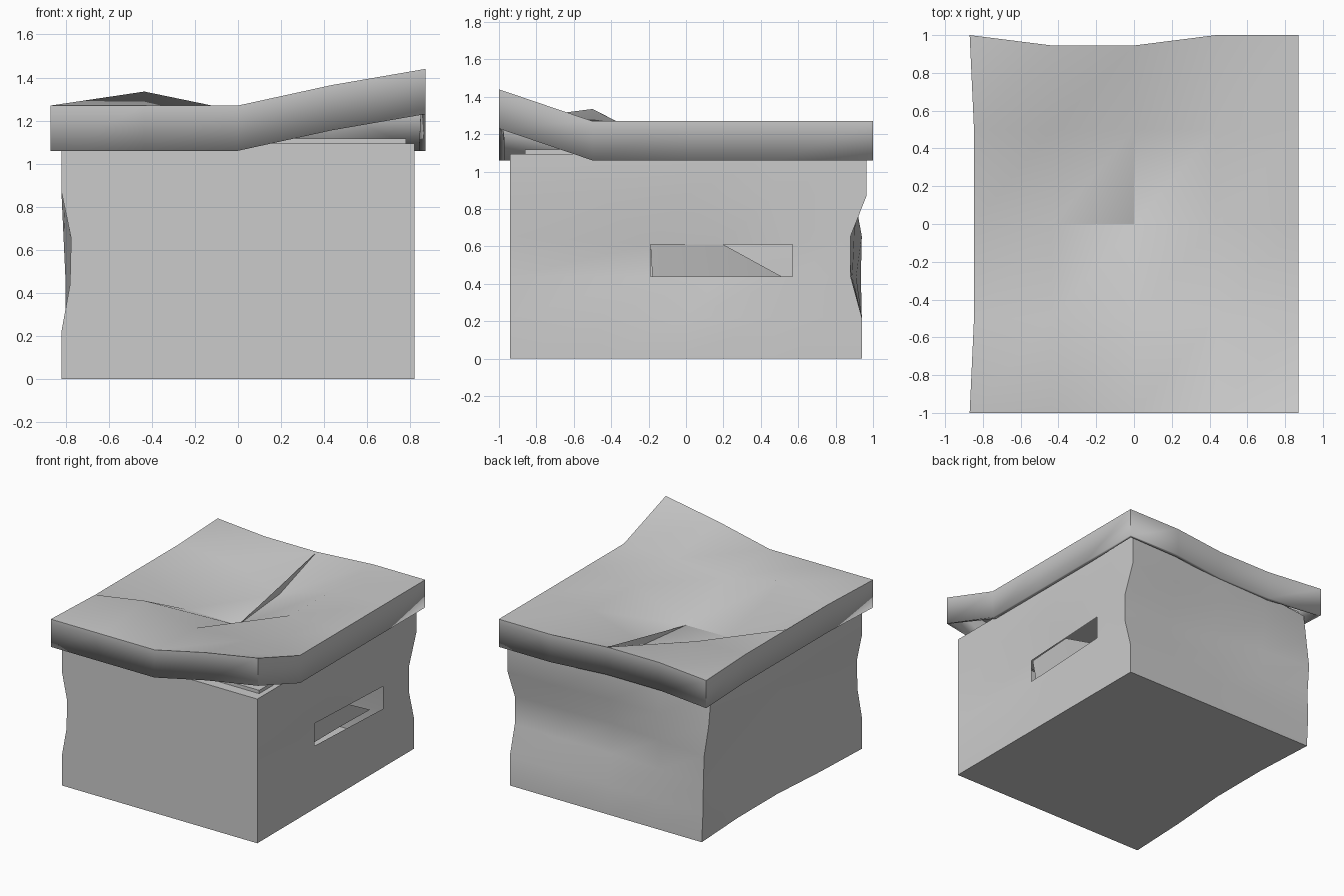
import bpy, bmesh, math

if "Cube" in bpy.data.objects:
    bpy.data.objects.remove(bpy.data.objects["Cube"])


def finish(bm, name, angle=28, thick=0, recalc=True):
    if recalc:
        bmesh.ops.recalc_face_normals(bm, faces=bm.faces)
    me = bpy.data.meshes.new(name)
    bm.to_mesh(me)
    bm.free()
    ob = bpy.data.objects.new(name, me)
    bpy.context.collection.objects.link(ob)
    bpy.ops.object.select_all(action='DESELECT')
    ob.select_set(True)
    bpy.context.view_layer.objects.active = ob
    if thick:
        mod = ob.modifiers.new("thickness", 'SOLIDIFY')
        mod.thickness, mod.offset = thick, -1
    bpy.ops.object.shade_smooth_by_angle(angle=math.radians(angle))
    return ob


def ring(hx, hy):
    """16 points round a rectangle: front, right, back, left."""
    t = (-1, -.5, 0, .5)
    return ([[hx * a, -hy] for a in t] + [[hx, hy * a] for a in t] +
            [[-hx * a, hy] for a in t] + [[-hx, -hy * a] for a in t])


def bridge(bm, a, b, skip=()):
    n = len(a)
    for i in range(n):
        if i not in skip:
            bm.faces.new((a[i], a[(i + 1) % n], b[(i + 1) % n], b[i]))


# Crumpled body: six rows of the outline, dented per column
heights = (0, .22, .44, .655, .87, 1.093)
back_y = {8: (.94, .94, .88, .88, .965, .965),
          9: (.94, .94, .885, .87, .955, .955),
          10: (.94, .94, .89, .86, .93, .93),
          11: (.94, .94, .91, .90, .92, .92),
          12: (.94, .94, .935, .94, .90, .87)}
left_x = {0: (-.82, -.82, -.78, -.775, -.82, -.82),
          15: (-.80, -.80, -.78, -.775, -.81, -.82),
          14: (-.765, -.77, -.775, -.775, -.80, -.81),
          13: (-.765, -.775, -.78, -.78, -.80, -.81),
          12: (-.79, -.80, -.80, -.81, -.82, -.82)}
bm = bmesh.new()
rows = []
for k, z in enumerate(heights):
    pts = [p + [z] for p in ring(.82, .94)]
    for i, col in back_y.items():
        pts[i][1] = col[k]
    for i, col in left_x.items():
        pts[i][0] = col[k]
    if k in (2, 3):
        # Right-hand columns close in around the torn slot
        for i, y, x in ((5, -.19, .775), (6, .19, .795), (7, .57, .815)):
            pts[i][0], pts[i][1] = x, y
            pts[i][2] = .44 if k == 2 else .61
    rows.append([bm.verts.new(p) for p in pts])
bm.faces.new(rows[0])
for k in range(5):
    bridge(bm, rows[k], rows[k + 1], skip=(5, 6) if k == 2 else ())
# Rim and inner lip under the lid
last = rows[-1]
for hx, hy, z in ((.78, .86, 1.093), (.78, .86, 1.118), (.72, .80, 1.118), (.72, .80, 1.0)):
    cur = [bm.verts.new(p + [z]) for p in ring(hx, hy)]
    bridge(bm, last, cur)
    last = cur
bm.faces.new(last)
finish(bm, "box_body")

# Torn flap pushed into the slot on the right side
bm = bmesh.new()
v = [bm.verts.new(p) for p in ((.765, -.19, .61), (.79, .20, .61), (.815, .57, .61),
                               (.75, .51, .44), (.74, .15, .44), (.74, -.18, .44))]
bm.faces.new((v[0], v[5], v[4], v[1]))
bm.faces.new((v[1], v[4], v[3]))
finish(bm, "torn_flap", recalc=False)

# Sagging lid: 4 x 4 panel grid with a lifted front-right corner
lid_z = ((1.27, 1.27, 1.27, 1.365, 1.44),
         (1.27, 1.335, 1.245, 1.27, 1.27),
         (1.27, 1.08, 1.075, 1.265, 1.27),
         (1.27, 1.26, 1.12, 1.26, 1.27),
         (1.27, 1.27, 1.27, 1.27, 1.27))
bm = bmesh.new()
g = []
for j in range(5):
    line = []
    for i in range(5):
        x, y = -.87 + .435 * i, -1 + .5 * j
        if i == 0 and j in (1, 2, 3):
            x = -.847
        if j == 4 and i in (1, 2):
            y = .945
        line.append(bm.verts.new((x, y, lid_z[j][i])))
    g.append(line)
for j in range(4):
    for i in range(4):
        bm.faces.new((g[j][i], g[j][i + 1], g[j + 1][i + 1], g[j + 1][i]))
# Rim skirt
edge = g[0][:4] + [g[j][4] for j in range(4)] + g[4][:0:-1] + [g[j][0] for j in range(4, 0, -1)]
low = [bm.verts.new((p.co.x, p.co.y, p.co.z - .21)) for p in edge]
bridge(bm, low, edge)
finish(bm, "lid", thick=.03, recalc=False)

# Raised crease in the middle of the lid
bm = bmesh.new()
bm.faces.new([bm.verts.new(p) for p in ((0, .945, 1.27), (0, 0, 1.075), (0, .5, 1.12))])
finish(bm, "lid_crease")
